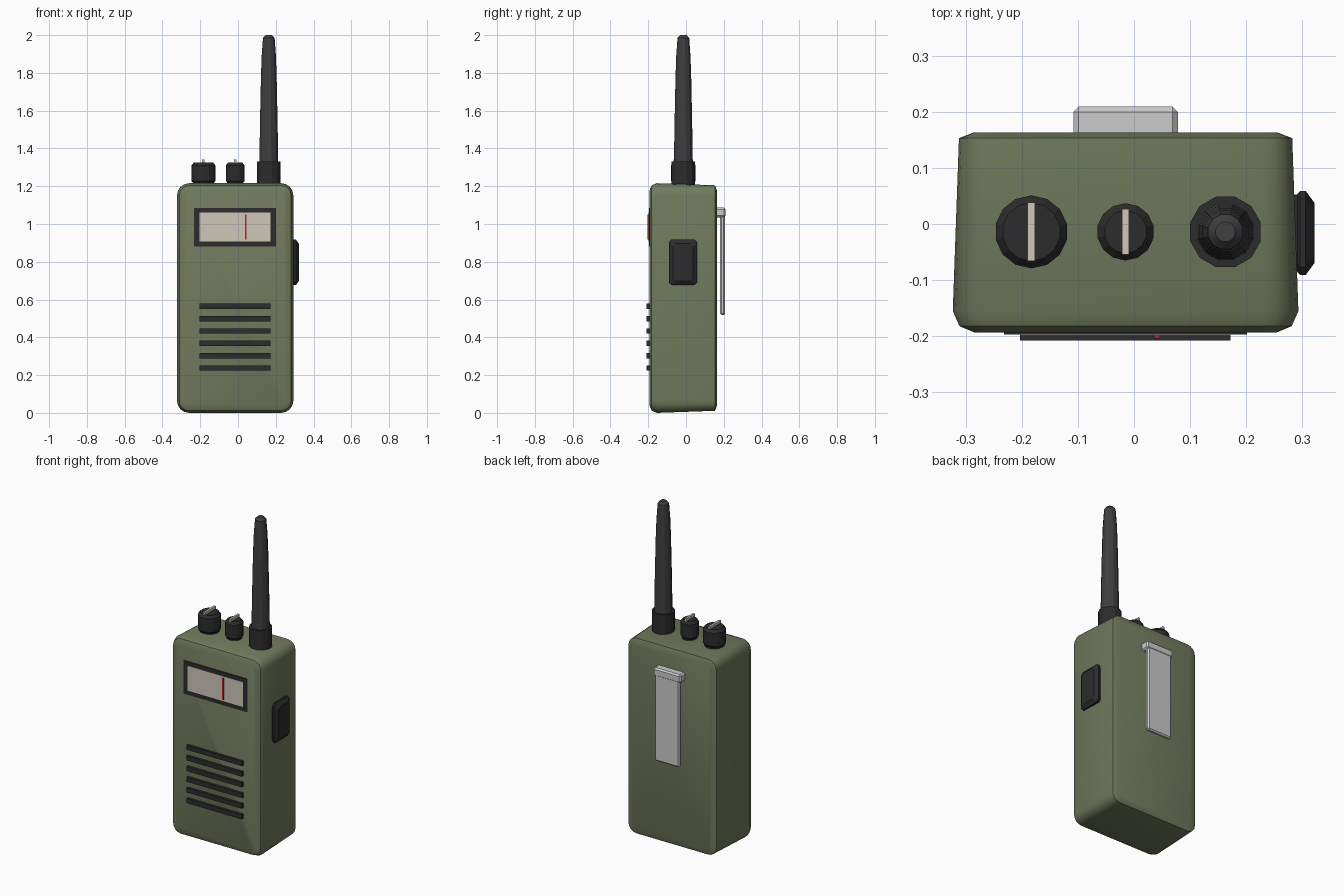
import bpy, bmesh
from math import sin, cos, pi, radians

if "Cube" in bpy.data.objects:
    bpy.data.objects.remove(bpy.data.objects["Cube"])


def material(name, rgb):
    m = bpy.data.materials.new(name)
    m.diffuse_color = (*rgb, 1)
    m.use_nodes = True
    m.node_tree.nodes["Principled BSDF"].inputs["Base Color"].default_value = m.diffuse_color
    return m


GREEN = material("olive_green", (0.165, 0.195, 0.11))
BLACK = material("black_plastic", (0.025, 0.025, 0.026))
RUBBER = material("antenna_rubber", (0.05, 0.05, 0.052))
CREAM = material("cream", (0.62, 0.57, 0.49))
RED = material("red", (0.45, 0.02, 0.02))


def skin(name, rings, mat=None, smooth=None):
    """Join equal-length rings of points into one closed object."""
    bm = bmesh.new()
    loops = [[bm.verts.new(p) for p in ring] for ring in rings]
    n = len(loops[0])
    for a, b in zip(loops, loops[1:]):
        for i in range(n):
            j = (i + 1) % n
            bm.faces.new((a[i], a[j], b[j], b[i]))
    bm.faces.new(loops[0])
    bm.faces.new(loops[-1])
    bmesh.ops.recalc_face_normals(bm, faces=bm.faces)
    me = bpy.data.meshes.new(name)
    bm.to_mesh(me)
    bm.free()
    ob = bpy.data.objects.new(name, me)
    bpy.context.collection.objects.link(ob)
    if mat:
        me.materials.append(mat)
    if smooth:
        bpy.ops.object.select_all(action='DESELECT')
        ob.select_set(True)
        bpy.context.view_layer.objects.active = ob
        bpy.ops.object.shade_smooth_by_angle(angle=radians(smooth))
    return ob


def rounded_rect(cu, cv, hu, hv, r, seg):
    pts = []
    for k, (su, sv) in enumerate([(1, 1), (-1, 1), (-1, -1), (1, -1)]):
        for i in range(seg + 1):
            a = (k + i / seg) * pi / 2
            pts.append((cu + su * (hu - r) + r * cos(a), cv + sv * (hv - r) + r * sin(a)))
    return pts


def box(name, x, y, z, mat=None, bevel=0):
    """Box given by its (min, max) range on each axis."""
    rings = [[(x[0], q, z[0]), (x[1], q, z[0]), (x[1], q, z[1]), (x[0], q, z[1])] for q in y]
    ob = skin(name, rings, mat)
    if bevel:
        m = ob.modifiers.new("edges", 'BEVEL')
        m.width, m.segments = bevel, 1
    return ob


def turned(name, x, y, profile, sides, mat, smooth=None):
    """Lathe a (radius, z) profile around a vertical axis."""
    rings = [[(x + r * cos(2 * pi * (i + .5) / sides), y + r * sin(2 * pi * (i + .5) / sides), z)
              for i in range(sides)] for r, z in profile]
    return skin(name, rings, mat, smooth)


# Case: rounded rectangle, narrowing slightly to the back
CX, CZ = -0.015, 0.608
rings = []
for y, inset in [(-0.193, 0.038), (-0.182, 0.012), (-0.155, 0), (0.153, 0.011), (0.163, 0.037)]:
    rings.append([(u, y, v) for u, v in
                  rounded_rect(CX, CZ, 0.308 - inset, 0.608 - inset, 0.064 - inset, 4)])
skin("case", rings, GREEN, 40)

# Meter window on the front
box("meter_frame", (-0.232, 0.201), (-0.197, -0.18), (0.882, 1.085), BLACK)
box("meter_dial", (-0.203, 0.172), (-0.199, -0.19), (0.908, 1.06), CREAM)
box("meter_needle", (0.036, 0.046), (-0.204, -0.19), (0.918, 1.05), RED)

# Speaker bars
for i in range(6):
    z = 0.238 + i * 0.0652
    box(f"speaker_bar_{i + 1}", (-0.203, 0.172), (-0.208, -0.18), (z - 0.014, z + 0.014), BLACK)

# Talk button on the right side
rings = []
for x, inset in [(0.27, 0.006), (0.291, 0.006), (0.296, 0), (0.306, 0), (0.322, 0.022)]:
    rings.append([(x, u, v) for u, v in
                  rounded_rect(-0.016, 0.797, 0.075 - inset, 0.121 - inset, 0.014, 1)])
skin("talk_button", rings, BLACK)

# Knobs with pointer ridges
AY = -0.014
for name, x, r in [("volume_knob", -0.183, 0.065), ("channel_knob", -0.015, 0.051)]:
    turned(name, x, AY, [(r - 0.008, 1.20), (r - 0.008, 1.218), (r, 1.228), (r, 1.31),
                         (r - 0.013, 1.326)], 14, BLACK)
    box(name + "_pointer", (x - 0.0065, x + 0.0065), (AY - 0.8 * r, AY + 0.8 * r),
        (1.31, 1.342), CREAM)

# Antenna and its socket
AX = 0.163
turned("antenna_socket", AX, AY, [(0.065, 1.20), (0.065, 1.33)], 12, BLACK)
turned("antenna", AX, AY, [(0.052, 1.31), (0.048, 1.55), (0.043, 1.78), (0.039, 1.89),
                           (0.032, 1.985), (0.018, 2.0)], 12, RUBBER, 25)

# Belt clip on the back
box("clip_mount", (-0.108, 0.078), (0.15, 0.209), (1.035, 1.087), None, 0.009)
box("clip_plate", (-0.1, 0.07), (0.181, 0.207), (0.518, 1.07), None, 0.008)
